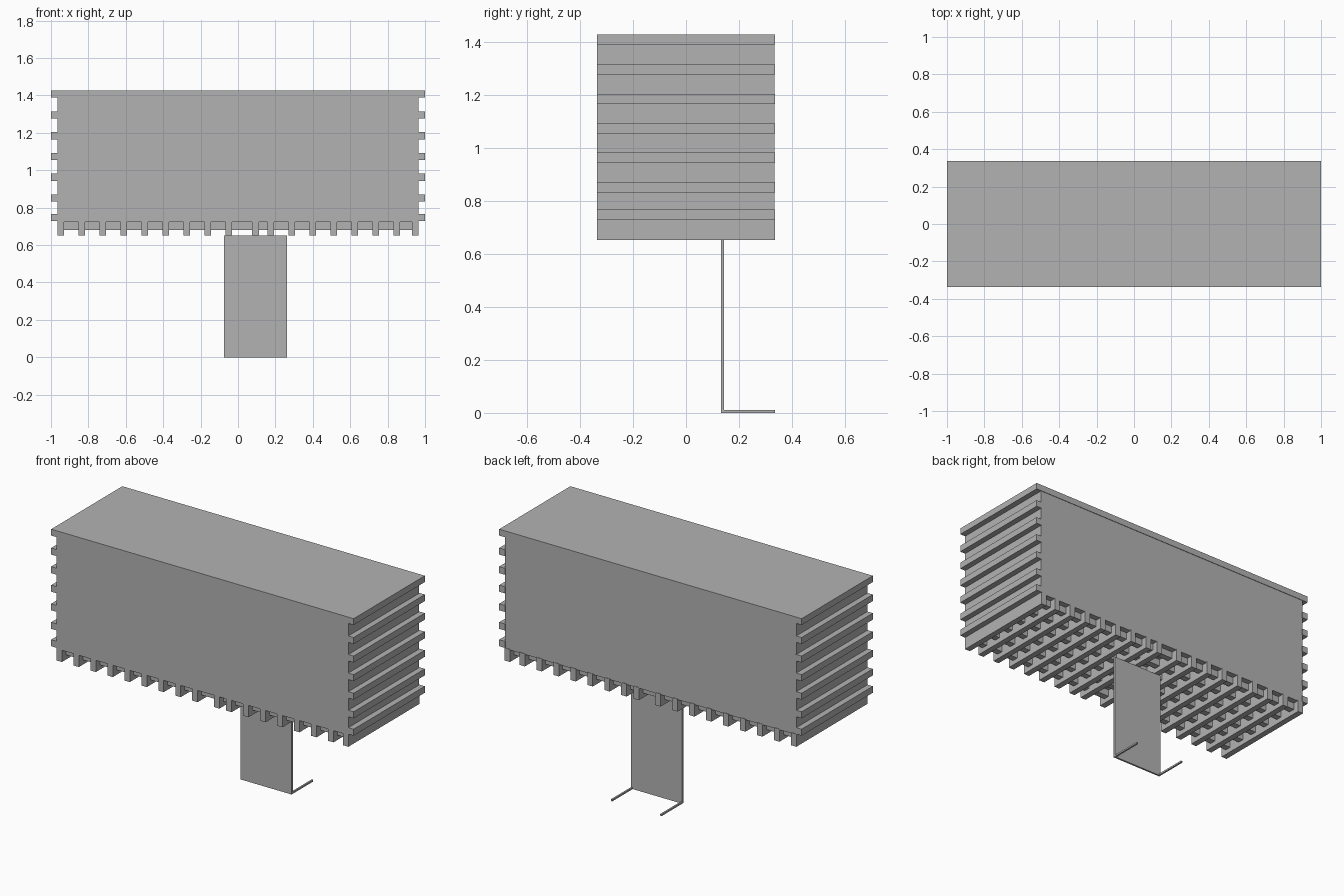
import bpy
import bmesh

cube = bpy.data.objects.get("Cube")
if cube:
    bpy.data.objects.remove(cube, do_unlink=True)

grey = bpy.data.materials.new("plain grey")
grey.use_nodes = True
colour = (0.45, 0.45, 0.45, 1)
grey.diffuse_color = colour
grey.node_tree.nodes["Principled BSDF"].inputs["Base Color"].default_value = colour


def boxes(name, spans):
    """One object made of axis-aligned boxes, each given as x, y and z spans."""
    bm = bmesh.new()
    for span in spans:
        verts = bmesh.ops.create_cube(bm, size=1)["verts"]
        for v in verts:
            v.co = [(a + b) / 2 + c * (b - a) for (a, b), c in zip(span, v.co)]
    mesh = bpy.data.meshes.new(name)
    bm.to_mesh(mesh)
    bm.free()
    mesh.materials.append(grey)
    obj = bpy.data.objects.new(name, mesh)
    bpy.context.collection.objects.link(obj)
    return obj


def around(centre, width):
    return (centre - width / 2, centre + width / 2)


END = 0.965                    # half length of the main box
DEPTH = (-0.336, 0.336)
FLOOR, TOP = 0.722, 1.427

# Main box and its overhanging top board
boxes("main_box", [((-END, END), (-0.336, 0.333), (FLOOR, 1.389))])
boxes("top_board", [((-1, 1), DEPTH, (1.389, TOP))])

# Horizontal ribs on both ends
rib_heights = [1.295 - 0.111 * i for i in range(5)] + [0.747]
for name, side in (("left_ribs", 1), ("right_ribs", -1)):
    x = tuple(sorted((side * (END - 0.005), side)))
    boxes(name, [(x, DEPTH, around(z, 0.039)) for z in rib_heights])

# Joists under the floor; one is moved to sit over the middle of the leg
joist_x = [-0.947 + 0.1122 * i for i in range(17)] + [0.947]
joist_x[9] = 0.094
boxes("floor_joists", [(around(x, 0.036), DEPTH, (0.652, FLOOR + 0.005)) for x in joist_x])

# Lengthwise battens crossing between the joists
boxes("floor_battens", [((-END + 0.02, END - 0.02), around(-0.28 + 0.112 * i, 0.038),
                         (0.681, FLOOR + 0.005)) for i in range(6)])

# Flat leg with two thin feet running to the back
LEG = (-0.075, 0.262)
boxes("leg_plate", [(LEG, (0.132, 0.143), (0, 0.652))])
boxes("leg_feet", [(around(x, 0.01), (0.14, 0.336), (0, 0.01))
                   for x in (LEG[0] + 0.005, LEG[1] - 0.005)])
